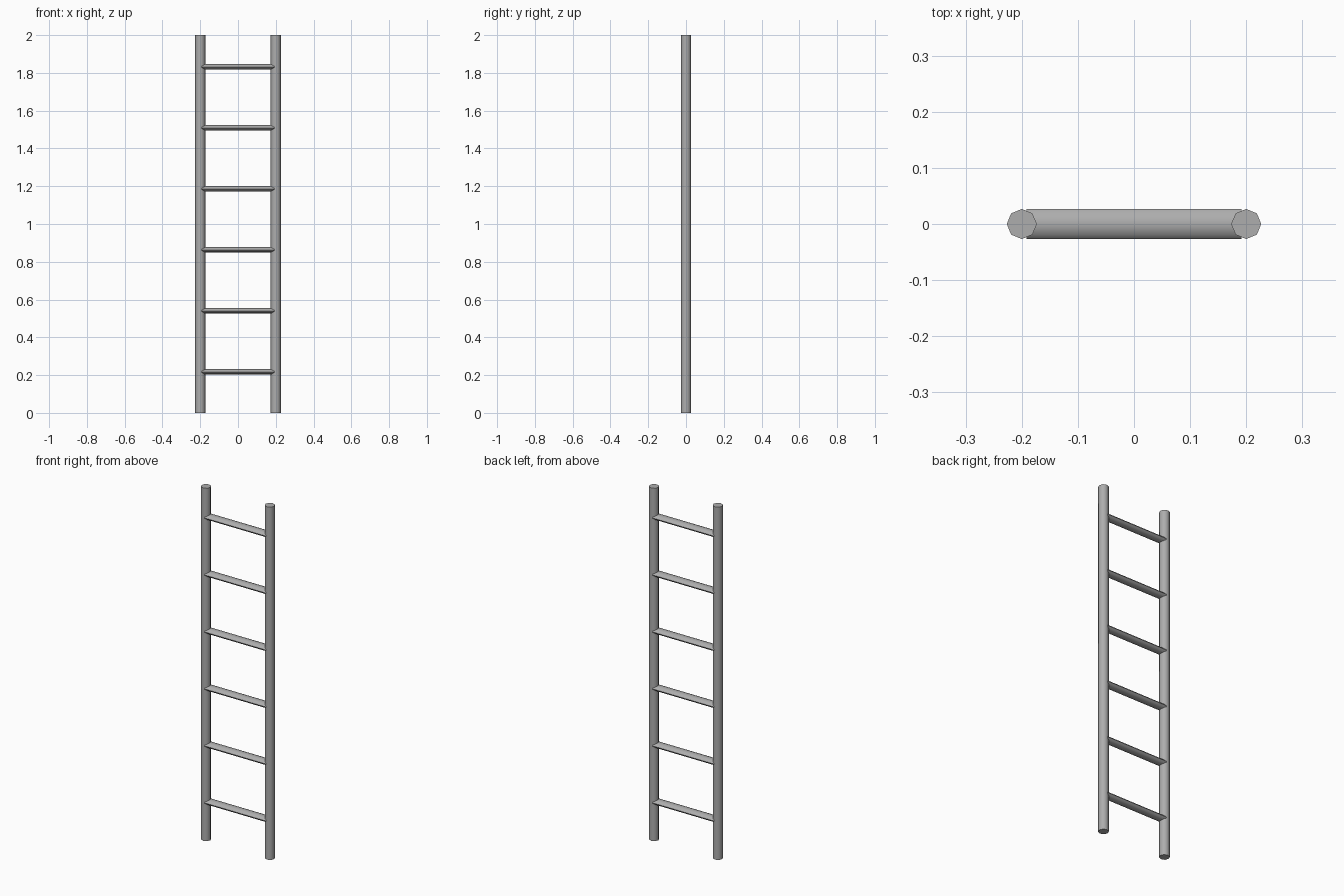
import bpy
from math import radians

if "Cube" in bpy.data.objects:
    bpy.data.objects.remove(bpy.data.objects["Cube"])

metal = bpy.data.materials.new("dark_metal")
metal.diffuse_color = (0.42, 0.42, 0.42, 1)
metal.use_nodes = True
metal.node_tree.nodes["Principled BSDF"].inputs["Base Color"].default_value = metal.diffuse_color


def rod(name, radius, length, loc, rot=(0, 0, 0), flat=1.0):
    """Eight-sided smooth rod; flat squashes its section along local x."""
    bpy.ops.mesh.primitive_cylinder_add(vertices=8, radius=radius, depth=length,
                                        location=loc, rotation=rot)
    ob = bpy.context.object
    ob.name = name
    ob.scale.x = flat
    bpy.ops.object.transform_apply(location=False, rotation=True, scale=True)
    bpy.ops.object.shade_smooth_by_angle(angle=radians(60))
    ob.data.materials.append(metal)
    return ob


# Upright rails
for side, x in (("left", -0.2), ("right", 0.2)):
    rod(f"{side}_rail", 0.0268, 2.0, (x, 0, 1.0))

# Flattened rungs, evenly spaced
for i in range(6):
    rod(f"rung_{i + 1}", 0.0265, 0.384, (0, 0, 0.217 + 0.323 * i),
        (0, radians(90), 0), flat=0.53)
